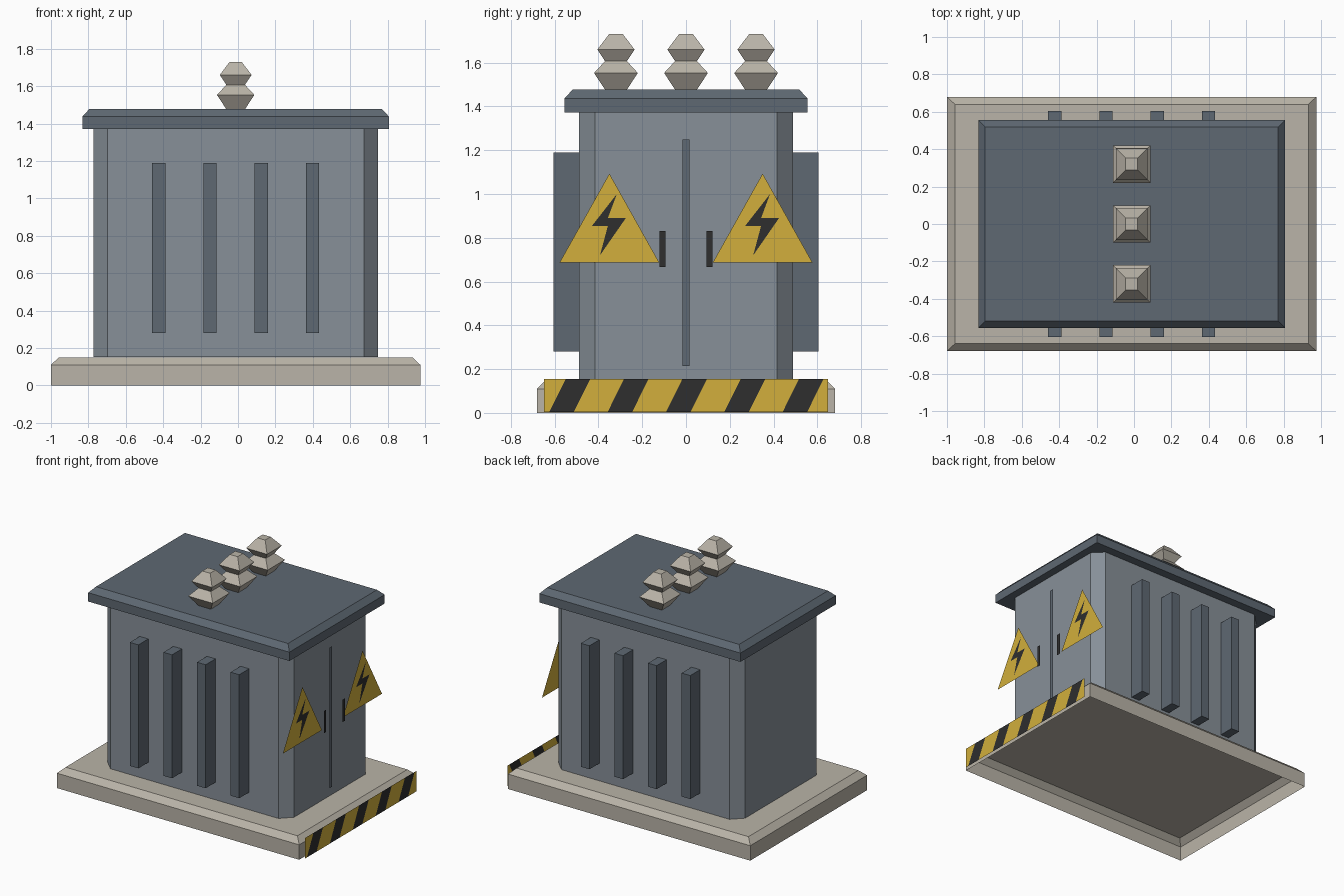
import bpy
import bmesh

cube = bpy.data.objects.get("Cube")
if cube:
    bpy.data.objects.remove(cube, do_unlink=True)

CX = -0.0125  # the housing sits slightly off centre behind the hazard plate


def material(name, rgb):
    lin = [((c / 255 + 0.055) / 1.055) ** 2.4 for c in rgb] + [1.0]
    m = bpy.data.materials.new(name)
    m.use_nodes = True
    m.diffuse_color = lin
    m.node_tree.nodes["Principled BSDF"].inputs["Base Color"].default_value = lin
    return m


BODY = material("grey blue paint", (135, 144, 152))
TRIM = material("dark slate paint", (94, 104, 114))
STONE = material("pale concrete", (186, 180, 168))
YELLOW = material("warning yellow", (210, 175, 60))
BLACK = material("soft black", (46, 46, 46))


def finish(name, bm, *mats):
    mesh = bpy.data.meshes.new(name)
    bm.to_mesh(mesh)
    bm.free()
    for m in mats:
        mesh.materials.append(m)
    ob = bpy.data.objects.new(name, mesh)
    bpy.context.collection.objects.link(ob)
    return ob


def outline(hx, hy, cut):
    """Rectangle outline, counter-clockwise, with optional cut corners."""
    if not cut:
        return [(-hx, -hy), (hx, -hy), (hx, hy), (-hx, hy)]
    return [(-hx + cut, -hy), (hx - cut, -hy), (hx, -hy + cut), (hx, hy - cut),
            (hx - cut, hy), (-hx + cut, hy), (-hx, hy - cut), (-hx, -hy + cut)]


def loft(name, levels, mat, x=CX, y=0, cut=0, bottom=True):
    """Stack of rectangles (half x, half y, z) skinned into one solid."""
    bm = bmesh.new()
    rings = [[bm.verts.new((x + px, y + py, z)) for px, py in outline(hx, hy, cut)]
             for hx, hy, z in levels]
    for a, b in zip(rings, rings[1:]):
        for i in range(len(a)):
            j = (i + 1) % len(a)
            bm.faces.new((a[i], a[j], b[j], b[i]))
    bm.faces.new(rings[-1])
    if bottom:
        bm.faces.new(rings[0][::-1])
    return finish(name, bm, mat)


def panel(name, x, points, mat):
    """Flat sheet facing +x from counter-clockwise (y, z) points."""
    bm = bmesh.new()
    bm.faces.new([bm.verts.new((x, y, z)) for y, z in points])
    return finish(name, bm, mat)


def strip(name, x, y, half, z0, z1, mat):
    return panel(name, x, [(y - half, z0), (y + half, z0), (y + half, z1), (y - half, z1)], mat)


# Plinth (hollow underneath), housing and roof
loft("plinth", [(0.9875, 0.68, 0), (0.9875, 0.68, 0.11), (0.945, 0.64, 0.15)], STONE, bottom=False)
loft("housing", [(0.76, 0.49, 0.151), (0.76, 0.49, 1.375)], BODY, cut=0.075)
loft("roof", [(0.82, 0.555, 1.372), (0.82, 0.555, 1.437), (0.783, 0.518, 1.477)], TRIM)

# Cooling fins on front and back
for side, sign in (("front", -1), ("back", 1)):
    for i in range(4):
        loft(f"{side}_fin_{i + 1}", [(0.035, 0.06, 0.28), (0.035, 0.06, 1.19)], TRIM,
             x=CX + (i - 1.5) * 0.274, y=sign * 0.545)

# Square stepped insulators
profile = [(0.05, 1.477), (0.1, 1.553), (0.05, 1.607), (0.085, 1.66), (0.032, 1.73)]
for i in range(3):
    loft(f"insulator_{i + 1}", [(r, r, z) for r, z in profile], STONE, y=(i - 1) * 0.32)

# Door seam, handles and warning signs
strip("door_seam", 0.757, 0, 0.016, 0.215, 1.25, TRIM)
bolt = [(0.034, 1.0), (-0.08, 0.854), (-0.007, 0.854), (-0.043, 0.72), (0.075, 0.89), (-0.007, 0.89)]
for side, sign in (("front", -1), ("back", 1)):
    strip(f"{side}_handle", 0.785, sign * 0.108, 0.014, 0.667, 0.832, BLACK)
    y = sign * 0.35
    panel(f"{side}_warning_sign", 0.77, [(y - 0.227, 0.688), (y + 0.227, 0.688), (y, 1.093)], YELLOW)
    panel(f"{side}_warning_bolt", 0.774, [(y + u, z) for u, z in bolt], BLACK)

# Hazard plate with alternating slanted stripes
bm = bmesh.new()
edges = [(-0.648, -0.648)]
for i in range(5):
    start = -0.625 + i * 0.2665
    edges += [(start, start + 0.075), (start + 0.112, start + 0.187)]
edges.append((0.648, 0.648))
pairs = [(bm.verts.new((1.0, a, 0.003)), bm.verts.new((1.0, b, 0.154))) for a, b in edges]
for i, (p, q) in enumerate(zip(pairs, pairs[1:])):
    bm.faces.new((p[0], q[0], q[1], p[1])).material_index = i % 2
finish("hazard_plate", bm, YELLOW, BLACK)
